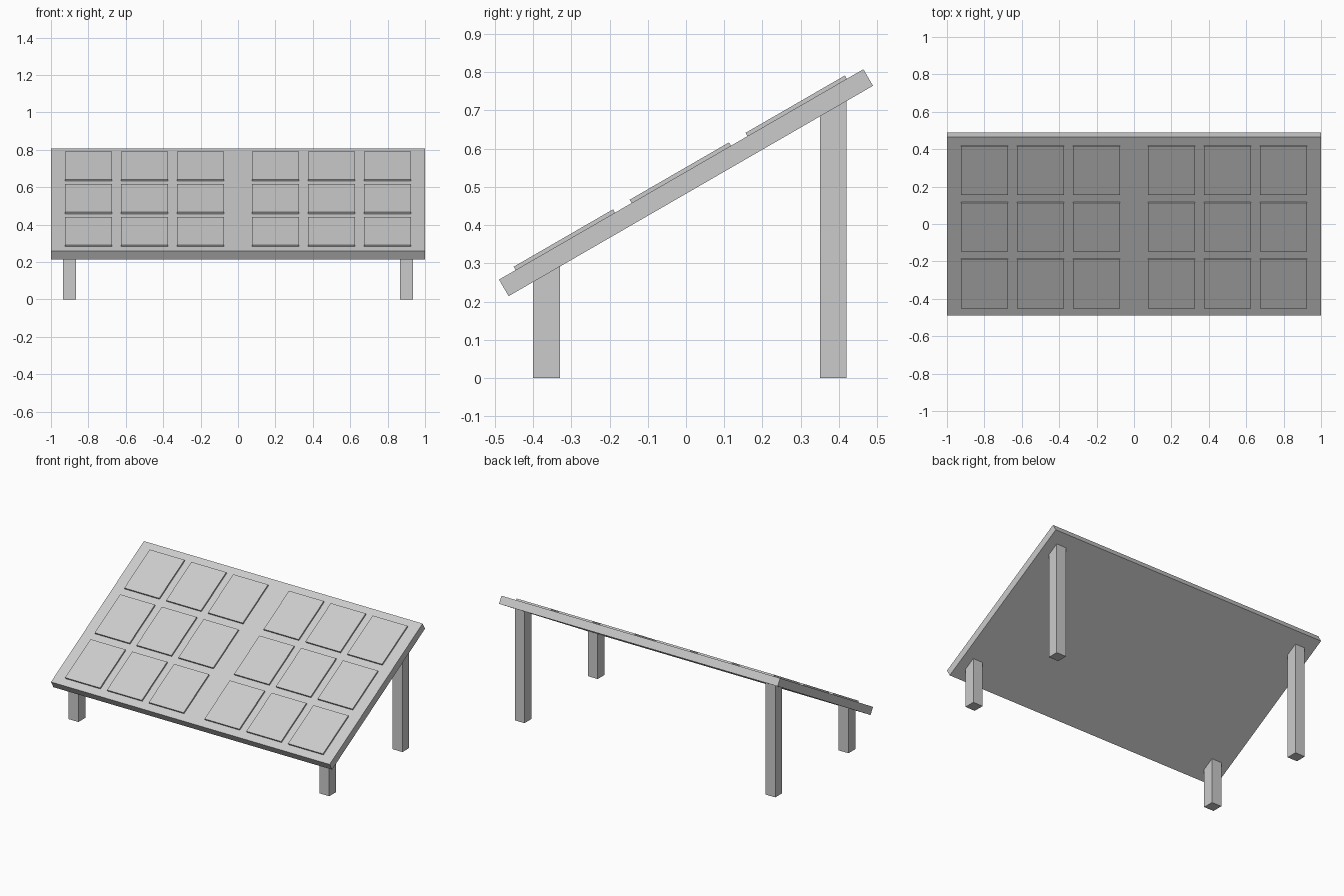
import bpy, math
from mathutils import Matrix, Vector

if "Cube" in bpy.data.objects:
    bpy.data.objects.remove(bpy.data.objects["Cube"])

TILT = math.radians(30)
CENTRE_Z = 0.511
PANEL = Matrix.Translation((0, 0, CENTRE_Z)) @ Matrix.Rotation(TILT, 4, 'X')
THICK = 0.05


def box(name, size, loc, frame=Matrix()):
    bpy.ops.mesh.primitive_cube_add(size=1)
    ob = bpy.context.object
    ob.name = name
    ob.data.transform(frame @ Matrix.Translation(loc) @ Matrix.Diagonal((*size, 1)))
    return ob


def mirror_x(ob):
    ob.modifiers.new("Mirror", 'MIRROR').use_axis[0] = True


# Tilted panel slab
box("panel", (2, 1.1, THICK), (0, 0, 0), PANEL)

# Raised cells, 3 x 3 on each half
for row in range(3):
    for col in range(3):
        cell = box(f"cell_{row + 1}_{col + 1}", (0.25, 0.3, 0.02),
                   (0.2 + 0.3 * col, 0.35 * (row - 1), THICK / 2), PANEL)
        mirror_x(cell)


# Legs whose tops follow the sloping underside
def underside(y):
    return CENTRE_Z - THICK / 2 / math.cos(TILT) + y * math.tan(TILT)


for name, y in (("front_legs", -0.365), ("back_legs", 0.385)):
    leg = box(name, (0.07, 0.07, 1), (0.9, y, 0.5))
    for v in leg.data.vertices:
        if v.co.z > 0.5:
            v.co.z = underside(v.co.y)
    mirror_x(leg)
